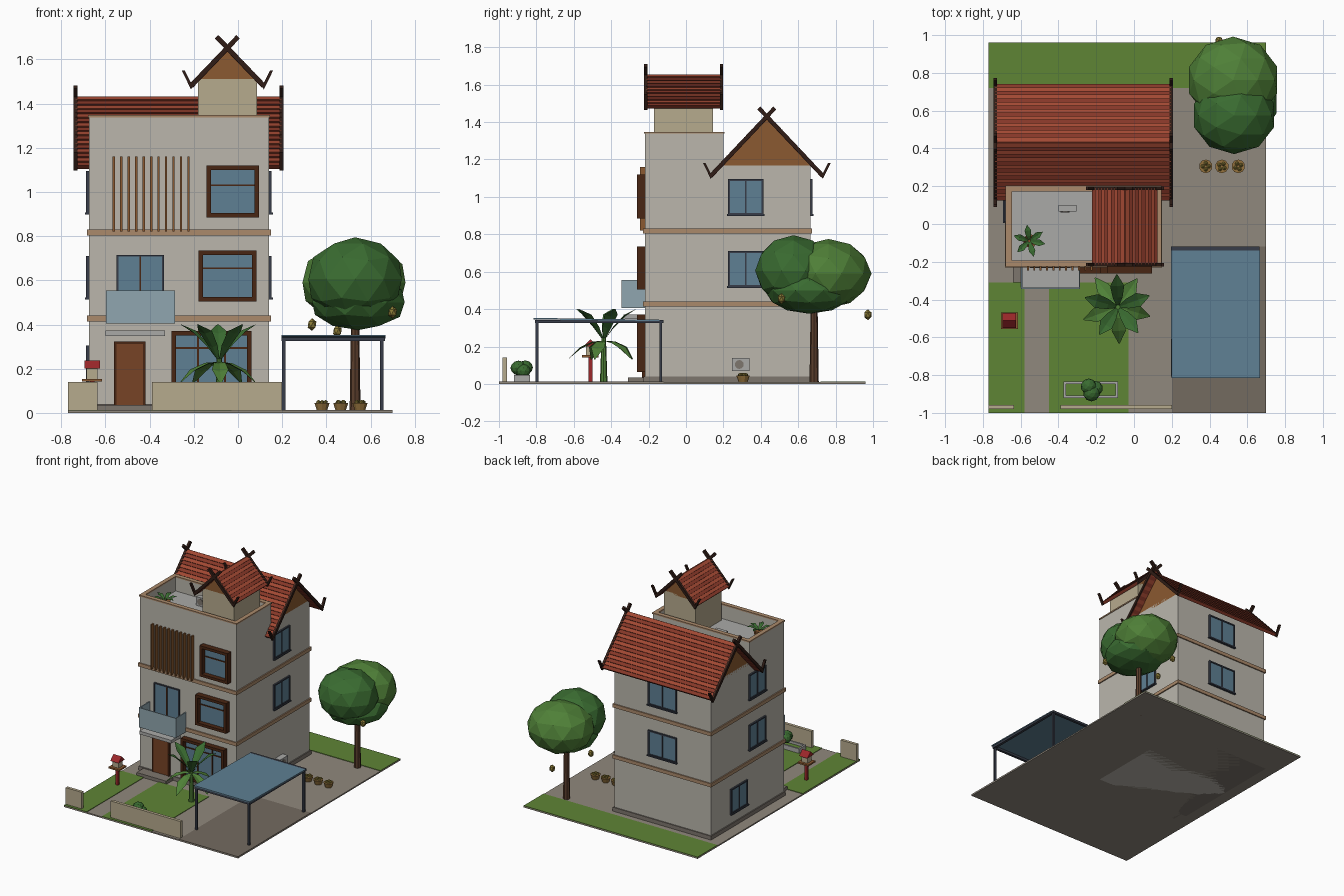
import bpy, bmesh, math, random
from mathutils import Vector, Matrix

if "Cube" in bpy.data.objects:
    bpy.data.objects.remove(bpy.data.objects["Cube"])
random.seed(4)

MATS = {}
def mat(name, hexcol):
    c = [int(hexcol[i:i + 2], 16) / 255 for i in (0, 2, 4)]
    m = bpy.data.materials.new(name)
    m.diffuse_color = [v ** 2.2 for v in c] + [1]
    m.use_nodes = True
    m.node_tree.nodes["Principled BSDF"].inputs["Base Color"].default_value = m.diffuse_color
    MATS[name] = m
for n, h in dict(wall="B9B5AB", cream="B5A98C", tan="A9886A", stone="7D756D", paving="8F877C", drive="736A60",
                 lawn="5F8438", wood="8A5A34", dark_wood="4A2A1A", trim="33221C", red="A04A36", deep_red="843A2C",
                 glass="5F7F92", rail="8FA5AE", steel="3A3F4A", leaf="3C6B34", leaf2="507F3A", bark="5B4030",
                 fruit="8A7B3A", slab="A8A8A6", basket="92713F", door="77452A", shrine="9A2B2E").items():
    mat(n, h)

def finish(name, bm, m):
    bmesh.ops.recalc_face_normals(bm, faces=bm.faces)
    me = bpy.data.meshes.new(name)
    bm.to_mesh(me)
    bm.free()
    me.materials.append(MATS[m])
    ob = bpy.data.objects.new(name, me)
    bpy.context.collection.objects.link(ob)
    return ob

def boxes(name, m, *bs):
    """Each box is (x0, x1, y0, y1, z0, z1)."""
    bm = bmesh.new()
    for x0, x1, y0, y1, z0, z1 in bs:
        M = Matrix.Translation(((x0 + x1) / 2, (y0 + y1) / 2, (z0 + z1) / 2)) @ \
            Matrix.Diagonal((abs(x1 - x0), abs(y1 - y0), z1 - z0, 1))
        bmesh.ops.create_cube(bm, size=1, matrix=M)
    return finish(name, bm, m)

def prisms(name, m, axis, profiles, spans):
    """Extrude (across, z) profiles along axis x or y over every span."""
    bm = bmesh.new()
    for a0, a1 in spans:
        for pts in profiles:
            ends = [[bm.verts.new((a, b, z) if axis == 'x' else (b, a, z)) for b, z in pts] for a in (a0, a1)]
            bm.faces.new(ends[0])
            bm.faces.new(ends[1])
            for i in range(len(pts)):
                j = (i + 1) % len(pts)
                bm.faces.new((ends[0][i], ends[0][j], ends[1][j], ends[1][i]))
    return finish(name, bm, m)

def cone(name, m, x, y, z0, z1, r0, r1, n=8):
    bm = bmesh.new()
    bmesh.ops.create_cone(bm, cap_ends=True, segments=n, radius1=r0, radius2=r1, depth=z1 - z0,
                          matrix=Matrix.Translation((x, y, (z0 + z1) / 2)))
    return finish(name, bm, m)

def blob(name, m, c, r, sub=2):
    bm = bmesh.new()
    bmesh.ops.create_icosphere(bm, subdivisions=sub, radius=1,
                               matrix=Matrix.Translation(c) @ Matrix.Diagonal((*r, 1)))
    return finish(name, bm, m)

def ring(x0, x1, y0, y1, z0, z1, t):
    return [(x0, x1, y0, y0 + t, z0, z1), (x0, x1, y1 - t, y1, z0, z1),
            (x0, x0 + t, y0 + t, y1 - t, z0, z1), (x1 - t, x1, y0 + t, y1 - t, z0, z1)]

X0, X1, Y0, YM, Y1 = -0.675, 0.14, -0.22, 0.2, 0.665

# plot
boxes("ground", "paving", (-0.77, 0.70, -1, 0.96, 0, 0.01))
boxes("lawns", "lawn", (-0.77, -0.58, -1, -0.31, 0.01, 0.014), (-0.45, -0.03, -1, -0.31, 0.01, 0.014),
      (-0.77, 0.70, 0.72, 0.96, 0.01, 0.014))
boxes("driveway", "drive", (0.2, 0.70, -1, -0.12, 0.01, 0.013))
boxes("front_walls", "cream", (-0.77, -0.635, -0.98, -0.957, 0, 0.14), (-0.39, 0.2, -0.98, -0.957, 0, 0.14))

# house body, roof terrace parapet, bands
boxes("house_body", "wall", (X0, X1, Y0, YM, 0, 1.23), (X0, X1, YM, Y1, 0, 1.19))
boxes("parapet", "wall", *ring(X0, X1, Y0, YM, 1.23, 1.338, 0.025))
boxes("parapet_coping", "tan", *ring(X0 - 0.005, X1 + 0.005, Y0 - 0.005, YM + 0.005, 1.338, 1.348, 0.033))
boxes("terrace_floor", "slab", (X0 + 0.02, X1 - 0.02, Y0 + 0.02, YM - 0.02, 1.228, 1.234))
boxes("plinth", "stone", (X0 - 0.008, X1 + 0.008, Y0 - 0.008, Y1 + 0.008, 0, 0.04))
boxes("floor_bands", "tan", *[(X0 - 0.009, X1 + 0.009, Y0 - 0.009, Y1 + 0.009, z, z + 0.027) for z in (0.413, 0.803)])
boxes("stair_tower", "cream", (-0.18, 0.085, -0.17, 0.145, 1.23, 1.512))

# gabled roofs with stepped tile courses and crossed, upturned bargeboards
def gable_roof(name, axis, c, a0, a1, apex, half, eave, rows, wall, wall_half, ext):
    s = Vector((half, eave - apex))
    n = Vector((apex - eave, half)).normalized()
    mir = lambda ps, sg: [(c + sg * p[0], p[1]) for p in ps]
    for k, m in ((0, "red"), (1, "deep_red")):
        prof = []
        for i in range(k, rows, 2):
            p, q = Vector((0, apex)) + s * (i / rows), Vector((0, apex)) + s * ((i + 1) / rows)
            for sg in (1, -1):
                prof.append(mir([p - n * 0.012, p + n * 0.003, q + n * 0.012, q - n * 0.012], sg))
        prisms(f"{name}_tiles_{m}", m, axis, prof, [(a0, a1)])
    slope = (apex - eave) / half
    top = apex - 0.015
    prisms(name + "_gable", "wood", axis,
           [[(c - wall_half, top - slope * wall_half), (c, top), (c + wall_half, top - slope * wall_half)]], [wall])
    boards, w = [], 0.011
    for sg in (1, -1):
        d = s.normalized()
        hi, lo = Vector((0, apex)) - d * ext, Vector((half, eave))
        tip = lo + Vector((0.034, 0.07))
        boards.append(mir([hi - n * w, hi + n * w, lo + n * w, lo - n * w], sg))
        boards.append(mir([lo - d * w - n * w * .6, lo + d * w - n * w, tip + Vector((0.008, 0)),
                           tip - Vector((0.006, 0)), lo - d * w + n * w], sg))
    prisms(name + "_bargeboards", "trim", axis, boards, [(a - 0.009, a + 0.009) for a in (a0, a1)])

gable_roof("main_roof", 'x', 0.432, -0.735, 0.197, 1.43, 0.30, 1.112, 16, (X0, X1), 0.232, 0.062)
gable_roof("tower_roof", 'y', -0.048, -0.215, 0.19, 1.652, 0.165, 1.48, 10, (-0.17, 0.145), 0.133, 0.07)

# windows: boxes given as (u, outward depth, z) on one of the four walls
def on(wall, u0, u1, d0, d1, z0, z1):
    return {'f': (u0, u1, Y0 - d1, Y0 - d0, z0, z1), 'b': (u0, u1, Y1 + d0, Y1 + d1, z0, z1),
            'r': (X1 + d0, X1 + d1, u0, u1, z0, z1), 'l': (X0 - d1, X0 - d0, u0, u1, z0, z1)}[wall]

def window(name, wall, u0, u1, z0, z1, t, d, m, vbars=(), hbars=()):
    boxes(name + "_glass", "glass", on(wall, u0 + t / 2, u1 - t / 2, -0.01, 0.006, z0 + t / 2, z1 - t / 2))
    boxes(name + "_frame", m,
          on(wall, u0, u0 + t, 0, d, z0, z1), on(wall, u1 - t, u1, 0, d, z0, z1),
          on(wall, u0 + t, u1 - t, 0, d, z0, z0 + t), on(wall, u0 + t, u1 - t, 0, d, z1 - t, z1))
    w = 0.004
    bars = [on(wall, u - w, u + w, 0, 0.011, z0 + t, z1 - t) for u in [u0 + (u1 - u0) * f for f in vbars]]
    bars += [on(wall, u0 + t, u1 - t, 0, 0.011, z - w, z + w) for z in [z0 + (z1 - z0) * f for f in hbars]]
    if bars:
        boxes(name + "_bars", "dark_wood" if wall == 'f' else "steel", *bars)

window("upper_box_window", 'f', -0.142, 0.095, 0.885, 1.12, 0.02, 0.043, "dark_wood", (), (0.62,))
window("middle_box_window", 'f', -0.178, 0.083, 0.505, 0.735, 0.02, 0.043, "dark_wood", (), (0.65,))
window("lower_box_window", 'f', -0.30, 0.06, 0.065, 0.37, 0.02, 0.043, "dark_wood", (0.33, 0.67), (0.75,))
window("balcony_door", 'f', -0.55, -0.335, 0.43, 0.715, 0.008, 0.012, "steel", (0.5,))
for i, (wl, u0, u1, z) in enumerate((('r', 0.225, 0.415, 0.905), ('r', 0.225, 0.415, 0.52), ('b', -0.39, -0.15, 0.905),
                                     ('b', -0.39, -0.15, 0.52), ('l', 0.01, 0.21, 0.905), ('l', 0.01, 0.21, 0.52),
                                     ('l', 0.23, 0.43, 0.115))):
    window(f"side_window_{i}", wl, u0, u1, z, z + 0.19, 0.01, 0.012, "steel", (0.5,))
    boxes(f"window_sill_{i}", "steel", on(wl, u0 - 0.005, u1 + 0.005, 0, 0.018, z - 0.006, z + 0.003))

# front screen, entrance and balcony
boxes("sun_screen_fins", "wood", *[(x - 0.005, x + 0.005, -0.246, Y0, 0.82, 1.16)
                                   for x in [-0.562 + 0.0338 * i for i in range(11)]])
boxes("door_leaf", "door", (-0.55, -0.43, -0.232, Y0, 0.035, 0.312))
boxes("door_frame", "dark_wood", (-0.562, -0.55, -0.236, Y0, 0.035, 0.324), (-0.43, -0.418, -0.236, Y0, 0.035, 0.324),
      (-0.55, -0.43, -0.236, Y0, 0.312, 0.324))
boxes("entrance_step", "stone", (-0.64, -0.39, -0.31, Y0, 0, 0.035))
boxes("entrance_canopy", "slab", (-0.6, -0.33, -0.335, Y0, 0.348, 0.372))
boxes("balcony_floor", "slab", (-0.595, -0.29, -0.335, Y0, 0.405, 0.425))
boxes("balcony_glass", "rail", (-0.598, -0.285, -0.344, -0.337, 0.405, 0.555),
      (-0.598, -0.591, -0.337, Y0, 0.405, 0.555), (-0.292, -0.285, -0.337, Y0, 0.405, 0.555))

# air conditioners
boxes("wall_ac_unit", "slab", (X1, X1 + 0.045, 0.245, 0.34, 0.07, 0.138))
boxes("terrace_ac_unit", "slab", (-0.4, -0.305, 0.065, 0.1, 1.234, 1.3))
for nm, loc, ax in (("wall_ac_fan", (X1 + 0.046, 0.285, 0.104), 'Y'), ("terrace_ac_fan", (-0.365, 0.064, 1.267), 'X')):
    bm = bmesh.new()
    bmesh.ops.create_cone(bm, cap_ends=True, segments=12, radius1=0.024, radius2=0.024, depth=0.006,
                          matrix=Matrix.Translation(loc) @ Matrix.Rotation(math.pi / 2, 4, ax))
    finish(nm, bm, "stone")

# carport
boxes("carport_posts", "steel", *[(x - 0.008, x + 0.008, y - 0.008, y + 0.008, 0.01, 0.33)
                                  for x in (0.208, 0.65) for y in (-0.797, -0.135)])
boxes("carport_beams", "steel", *ring(0.196, 0.665, -0.808, -0.12, 0.325, 0.342, 0.02))
prisms("carport_roof", "glass", 'x', [[(-0.815, 0.345), (-0.815, 0.353), (-0.14, 0.343), (-0.14, 0.336)]], [(0.198, 0.668)])

# fruit tree
cone("tree_trunk", "bark", 0.53, 0.685, 0, 0.45, 0.025, 0.018)
blob("tree_crown_front", "leaf", (0.53, 0.575, 0.605), (0.222, 0.205, 0.19))
blob("tree_crown_back", "leaf2", (0.525, 0.762, 0.59), (0.245, 0.23, 0.185))
blob("tree_crown_low", "leaf", (0.545, 0.66, 0.5), (0.22, 0.24, 0.125))
for i, p in enumerate(((0.335, 0.67, 0.4), (0.45, 0.972, 0.37), (0.7, 0.51, 0.455))):
    blob(f"fruit_{i}", "fruit", p, (0.022, 0.022, 0.029), 1)

# fruit baskets
for i, x in enumerate((0.38, 0.465, 0.552)):
    cone(f"basket_{i}", "basket", x, 0.305, 0.01, 0.045, 0.024, 0.036, 10)
    for k in range(4):
        a = k * math.pi / 2 + i
        blob(f"basket_{i}_fruit_{k}", "fruit", (x + 0.016 * math.cos(a), 0.305 + 0.016 * math.sin(a), 0.047), (0.012,) * 3, 1)

# folded leaves of the palm plants
def leaves(name, m, base, specs):
    bm = bmesh.new()
    for ang, reach, rise, width in specs:
        d, side = Vector((math.cos(ang), math.sin(ang), 0)), Vector((-math.sin(ang), math.cos(ang), 0))
        prev = None
        for t, w in ((0, 0.1), (0.3, 0.7), (0.65, 1), (1, 0.08)):
            p = Vector(base) + d * reach * t + Vector((0, 0, rise * t + 0.12 * reach * math.sin(math.pi * t)))
            row = [bm.verts.new(p + side * sgn * width * w / 2 + Vector((0, 0, 0.15 * width * w * abs(sgn))))
                   for sgn in (-1, 0, 1)]
            if prev:
                for k in (0, 1):
                    bm.faces.new((prev[k], prev[k + 1], row[k + 1], row[k]))
            prev = row
    finish(name, bm, m)

cone("garden_palm_stem", "leaf2", -0.085, -0.44, 0.01, 0.25, 0.02, 0.012)
for k, m in ((0, "leaf"), (1, "leaf2")):
    leaves(f"garden_palm_leaves_{k}", m, (-0.085, -0.44, 0.23),
           [(math.radians(20 + 36 * i), random.uniform(0.17, 0.2), (0.17, -0.1)[k], 0.075) for i in range(k, 10, 2)])
cone("terrace_pot", "wood", -0.55, -0.09, 1.234, 1.29, 0.026, 0.036, 10)
leaves("terrace_pot_leaves", "leaf", (-0.555, -0.09, 1.285), [(1.1 * i + 0.6, 0.085, 0.03, 0.035) for i in range(6)])

# planter with bush
boxes("planter", "slab", *ring(-0.372, -0.085, -0.92, -0.833, 0.01, 0.048, 0.013))
boxes("planter_soil", "lawn", (-0.362, -0.095, -0.91, -0.843, 0.01, 0.03))
for i, (dx, dy, dz, r) in enumerate(((0, -0.015, 0.085, 0.044), (-0.015, 0.02, 0.088, 0.042), (0.02, 0.01, 0.07, 0.04))):
    blob(f"bush_{i}", "leaf", (-0.225 + dx, -0.88 + dy, dz), (r, r, r * 0.9), 2)

# spirit house on a post
boxes("shrine_post", "shrine", (-0.67, -0.65, -0.521, -0.501, 0.01, 0.142))
boxes("shrine_platform", "wood", (-0.705, -0.615, -0.555, -0.468, 0.142, 0.154))
boxes("shrine_room", "cream", (-0.685, -0.635, -0.535, -0.487, 0.154, 0.205))
prisms("shrine_roof", "shrine", 'x', [[(-0.55, 0.2), (-0.511, 0.238), (-0.472, 0.2)]], [(-0.695, -0.625)])
